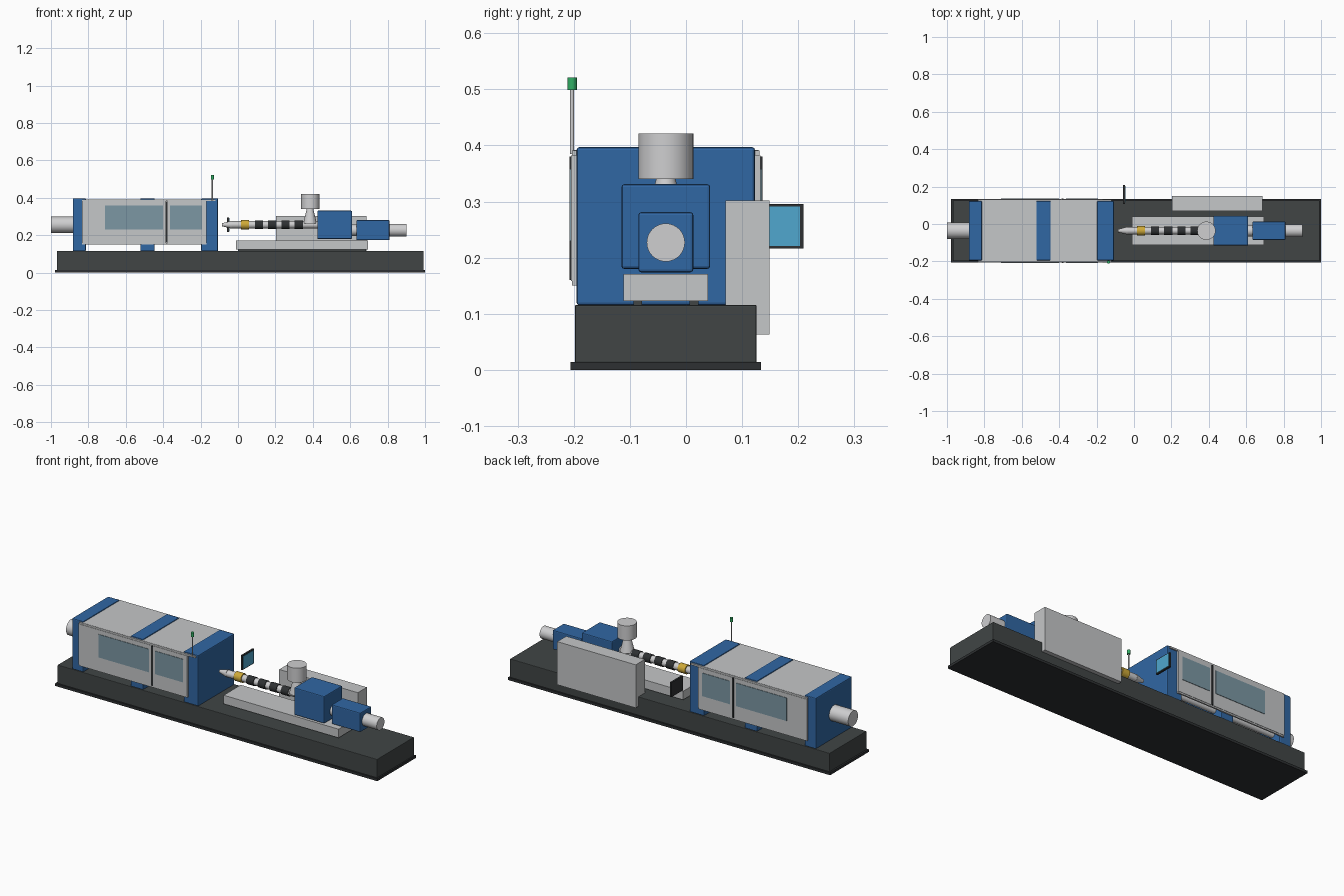
import bpy, math
from mathutils import Vector

if "Cube" in bpy.data.objects:
    bpy.data.objects.remove(bpy.data.objects["Cube"])

CY = -0.036  # machine centre line in y


def material(name, rgb):
    m = bpy.data.materials.new(name)
    m.diffuse_color = (*rgb, 1)
    m.use_nodes = True
    m.node_tree.nodes["Principled BSDF"].inputs["Base Color"].default_value = m.diffuse_color
    return m


BLUE = material("blue paint", (0.03, 0.135, 0.37))
GREY = material("light grey panel", (0.56, 0.57, 0.58))
DARK = material("dark grey base", (0.052, 0.06, 0.06))
STEEL = material("steel", (0.62, 0.62, 0.63))
GLASS = material("window glass", (0.2, 0.31, 0.37))
BLACK = material("black", (0.027, 0.03, 0.032))
GOLD = material("brass", (0.62, 0.4, 0.04))
SCREEN = material("screen cyan", (0.08, 0.39, 0.62))
GREEN = material("green lamp", (0.03, 0.43, 0.13))


def box(name, x, y, z, mat, bevel=0.0):
    """Box from (min, max) ranges."""
    bpy.ops.mesh.primitive_cube_add(size=1)
    o = bpy.context.object
    o.name = name
    for v in o.data.vertices:
        v.co = [r[0] if c < 0 else r[1] for c, r in zip(v.co, (x, y, z))]
    o.data.materials.append(mat)
    if bevel:
        b = o.modifiers.new("bevel", 'BEVEL')
        b.width, b.segments = bevel, 2
    return o


def turned(name, start, end, r1, r2, mat, sides=32):
    """Cylinder or cone between two points."""
    a, b = Vector(start), Vector(end)
    bpy.ops.mesh.primitive_cone_add(vertices=sides, radius1=r1, radius2=r2,
                                    depth=(b - a).length, location=(a + b) / 2,
                                    rotation=(b - a).to_track_quat('Z', 'Y').to_euler())
    o = bpy.context.object
    o.name = name
    o.data.materials.append(mat)
    bpy.ops.object.shade_smooth_by_angle(angle=math.radians(35))
    return o


def along_x(name, x1, x2, r, mat, r2=None, z=0.256, y=CY):
    return turned(name, (x1, y, z), (x2, y, z), r, r if r2 is None else r2, mat)


def mid(half):
    return (CY - half, CY + half)


# machine bed
box("plinth", (-0.978, 0.999), mid(0.17), (0, 0.014), BLACK)
box("bed", (-0.969, 0.992), mid(0.162), (0.012, 0.116), DARK, 0.003)

# clamp platens and roof
PLATENS = [("rear_platen", -0.883, -0.813), ("moving_platen", -0.522, -0.446),
           ("fixed_platen", -0.197, -0.107)]
for name, x1, x2 in PLATENS:
    box(name, (x1, x2), mid(0.159), (0.115, 0.397), BLUE, 0.005)
for i in range(2):
    box(f"roof_panel_{i}", (PLATENS[i][2] - 0.002, PLATENS[i + 1][1] + 0.002),
        mid(0.165), (0.382, 0.392), GREY)

# tie bars and clamp cylinder
for sy in (-1, 1):
    for z in (0.18, 0.335):
        along_x("tie_bar", -0.85, -0.15, 0.016, STEEL, z=z, y=CY + sy * 0.105)
along_x("clamp_ram", -0.82, -0.5, 0.03, STEEL)
along_x("clamp_cylinder", -1.0, -0.875, 0.043, STEEL)

# sliding doors on both sides
for side, s in (("front", -1), ("back", 1)):
    def across(a, b):
        return tuple(sorted((CY + s * a, CY + s * b)))
    for label, x1, x2, w1, w2 in (("long", -0.835, -0.386, -0.712, -0.402),
                                  ("short", -0.378, -0.168, -0.364, -0.193)):
        box(f"{side}_{label}_door", (x1, x2), across(0.159, 0.169), (0.158, 0.382), GREY)
        box(f"{side}_{label}_window", (w1, w2), across(0.168, 0.1715), (0.23, 0.358), GLASS)
    box(f"{side}_door_seam", (-0.387, -0.377), across(0.16, 0.172), (0.16, 0.38), BLACK)
    box(f"{side}_top_rail", (-0.835, -0.12), across(0.157, 0.167), (0.382, 0.391), GREY)
    box(f"{side}_bottom_rail", (-0.835, -0.168), across(0.159, 0.167), (0.15, 0.158), GREY)

# signal lamp
turned("lamp_pole", (-0.137, -0.203, 0.385), (-0.137, -0.203, 0.502), 0.0035, 0.0035, STEEL, 16)
turned("lamp", (-0.137, -0.203, 0.499), (-0.137, -0.203, 0.521), 0.0085, 0.0085, GREEN, 24)

# injection carriage
for s in (-1, 1):
    box("carriage_rail", (0.0, 0.685), (CY + s * 0.05 - 0.008, CY + s * 0.05 + 0.008),
        (0.114, 0.126), DARK)
box("carriage", (-0.01, 0.695), mid(0.075), (0.123, 0.171), GREY)

# nozzle and heated barrel
along_x("nozzle_tip", -0.086, -0.035, 0.008, STEEL, r2=0.021)
along_x("nozzle_body", -0.035, 0.017, 0.019, STEEL)
along_x("nozzle_collar", 0.015, 0.06, 0.025, GOLD)
along_x("barrel", 0.05, 0.43, 0.0195, STEEL)
for i in range(4):
    x = 0.09 + i * 0.071
    along_x(f"heater_band_{i}", x, x + 0.044, 0.0235, BLACK)

# hopper
turned("hopper_neck", (0.385, CY, 0.262), (0.385, CY, 0.345), 0.037, 0.016, STEEL)
turned("hopper", (0.387, CY, 0.34), (0.387, CY, 0.421), 0.049, 0.049, STEEL, 48)

# drive units
box("injection_housing", (0.424, 0.61), mid(0.079), (0.18, 0.331), BLUE, 0.005)
along_x("drive_coupling", 0.6, 0.64, 0.03, STEEL, z=0.227)
box("motor_housing", (0.633, 0.81), mid(0.049), (0.174, 0.281), BLUE, 0.005)
along_x("motor", 0.8, 0.9, 0.034, STEEL, z=0.227)

# control cabinet and operator panel
box("control_cabinet", (0.204, 0.686), (0.07, 0.149), (0.063, 0.302), GREY)
box("operator_panel", (-0.058, -0.048), (0.108, 0.2095), (0.216, 0.296), BLACK)
box("operator_screen", (-0.049, -0.046), (0.114, 0.2035), (0.221, 0.291), SCREEN)
